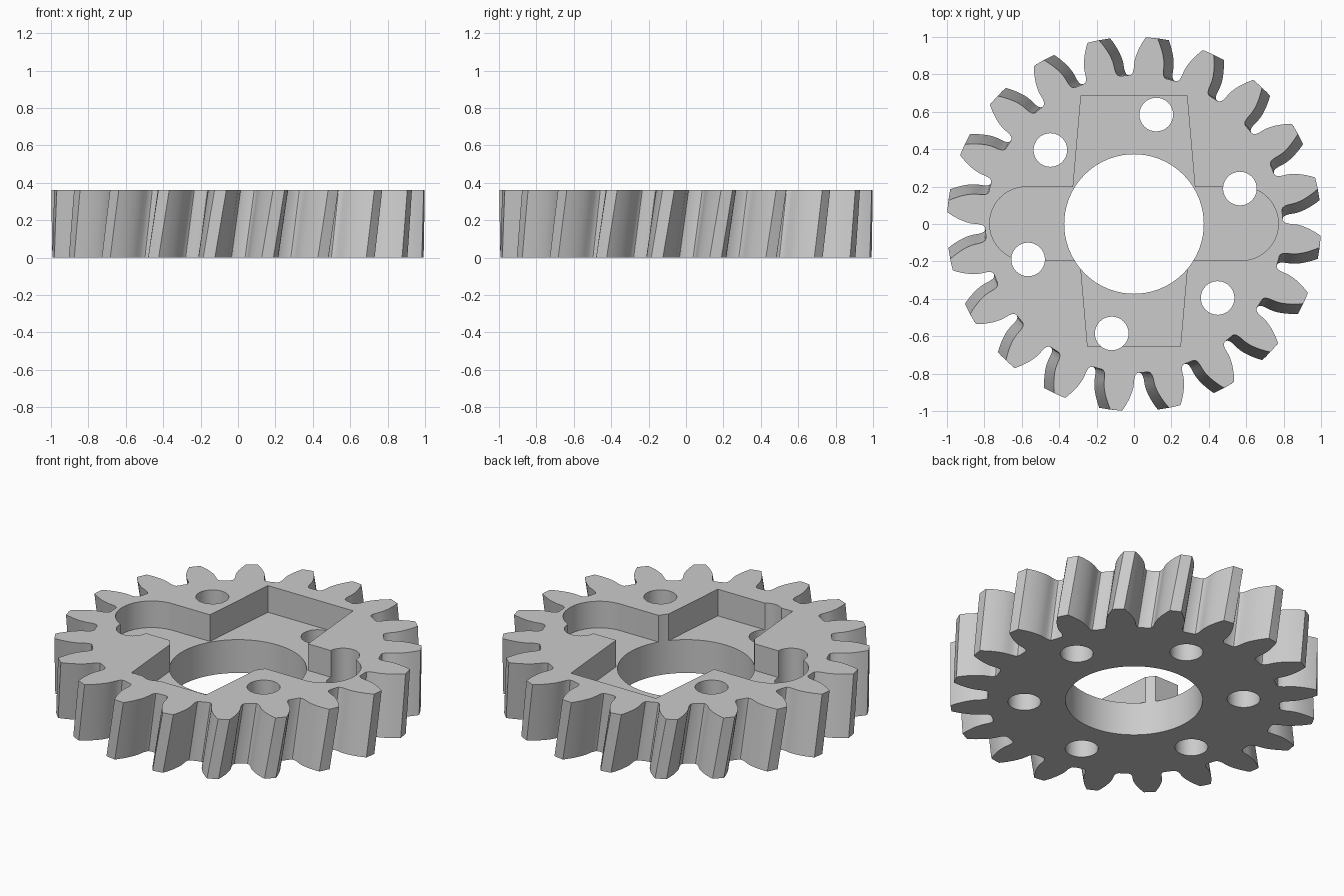
import bpy
import bmesh
from math import acos, cos, sin, tan, pi, radians

if "Cube" in bpy.data.objects:
    bpy.data.objects.remove(bpy.data.objects["Cube"], do_unlink=True)

TEETH = 20
HEIGHT = 0.36
FLOOR = 0.20
PITCH = 1 / 1.1
BASE = PITCH * cos(radians(20))
PHASE = radians(12.6)
TWIST = radians(3.5)
LEVELS = 6

steel = bpy.data.materials.new("plain grey")
steel.use_nodes = True
grey = (0.6, 0.6, 0.6, 1)
steel.diffuse_color = grey
steel.node_tree.nodes["Principled BSDF"].inputs["Base Color"].default_value = grey


def make_prism(name, outline, heights, turns):
    """Stack copies of a closed outline, each turned about z, and skin them."""
    bm = bmesh.new()
    rings = []
    for z, t in zip(heights, turns):
        rings.append([bm.verts.new((x * cos(t) - y * sin(t),
                                    x * sin(t) + y * cos(t), z))
                      for x, y in outline])
    n = len(outline)
    for low, high in zip(rings, rings[1:]):
        for i in range(n):
            j = (i + 1) % n
            bm.faces.new((low[i], low[j], high[j], high[i]))
    bm.faces.new(rings[0][::-1])
    bm.faces.new(rings[-1])
    bmesh.ops.recalc_face_normals(bm, faces=bm.faces)
    mesh = bpy.data.meshes.new(name)
    bm.to_mesh(mesh)
    bm.free()
    mesh.materials.append(steel)
    obj = bpy.data.objects.new(name, mesh)
    bpy.context.collection.objects.link(obj)
    return obj


def arc(cx, cy, r, start, end, steps):
    return [(cx + r * cos(start + (end - start) * i / steps),
             cy + r * sin(start + (end - start) * i / steps))
            for i in range(steps + 1)]


def involute(a):
    return tan(a) - a


# One tooth flank, as (radius, half angle), from the root fillet to the tip
flank = [(0.795, radians(7.2)), (0.799, radians(6.4)),
         (0.81, radians(5.85)), (0.83, radians(5.5))]
for i in range(8):
    r = BASE + (1 - BASE) * i / 7
    half = pi / (2 * TEETH) + involute(radians(20)) - involute(acos(min(1, BASE / r)))
    flank.append((r, half))

tooth = [(r, -a) for r, a in flank] + [(1, 0)] + [(r, a) for r, a in flank[::-1]]
outline = []
for k in range(TEETH):
    mid = PHASE + 2 * pi * k / TEETH
    outline += [(r * cos(mid + a), r * sin(mid + a)) for r, a in tooth]

# Helical gear body
steps = [i / LEVELS for i in range(LEVELS + 1)]
gear = make_prism("helical_gear", outline,
                  [HEIGHT * s for s in steps], [TWIST * (s - 1) for s in steps])

# Cutters: stepped pocket, bore and ring of bolt holes
slot = arc(0.575, 0.002, 0.197, -pi / 2, pi / 2, 24) + \
    arc(-0.575, 0.002, 0.197, pi / 2, 3 * pi / 2, 24)
back_pocket = [(-0.343, 0), (0.343, 0), (0.283, 0.688), (-0.283, 0.688)]
front_pocket = [(-0.305, 0), (-0.248, -0.656), (0.248, -0.656), (0.305, 0)]
cuts = [(slot, FLOOR), (back_pocket, FLOOR), (front_pocket, FLOOR),
        (arc(0, 0, 0.373, 0, 2 * pi, 72)[:-1], -0.1)]
for k in range(6):
    a = radians(18.5 + 60 * k)
    hole = arc(0.597 * cos(a), 0.597 * sin(a), 0.09, 0, 2 * pi, 32)[:-1]
    cuts.append((hole, -0.1))

bpy.ops.object.select_all(action="DESELECT")
gear.select_set(True)
bpy.context.view_layer.objects.active = gear
for shape, bottom in cuts:
    cutter = make_prism("cutter", shape, [bottom, HEIGHT + 0.1], [0, 0])
    cutter.hide_render = True
    cut = gear.modifiers.new("cut", "BOOLEAN")
    cut.operation = "DIFFERENCE"
    cut.solver = "EXACT"
    cut.object = cutter
    bpy.ops.object.modifier_apply(modifier=cut.name)
    bpy.data.objects.remove(cutter, do_unlink=True)

bpy.ops.object.shade_smooth_by_angle(angle=radians(30))
